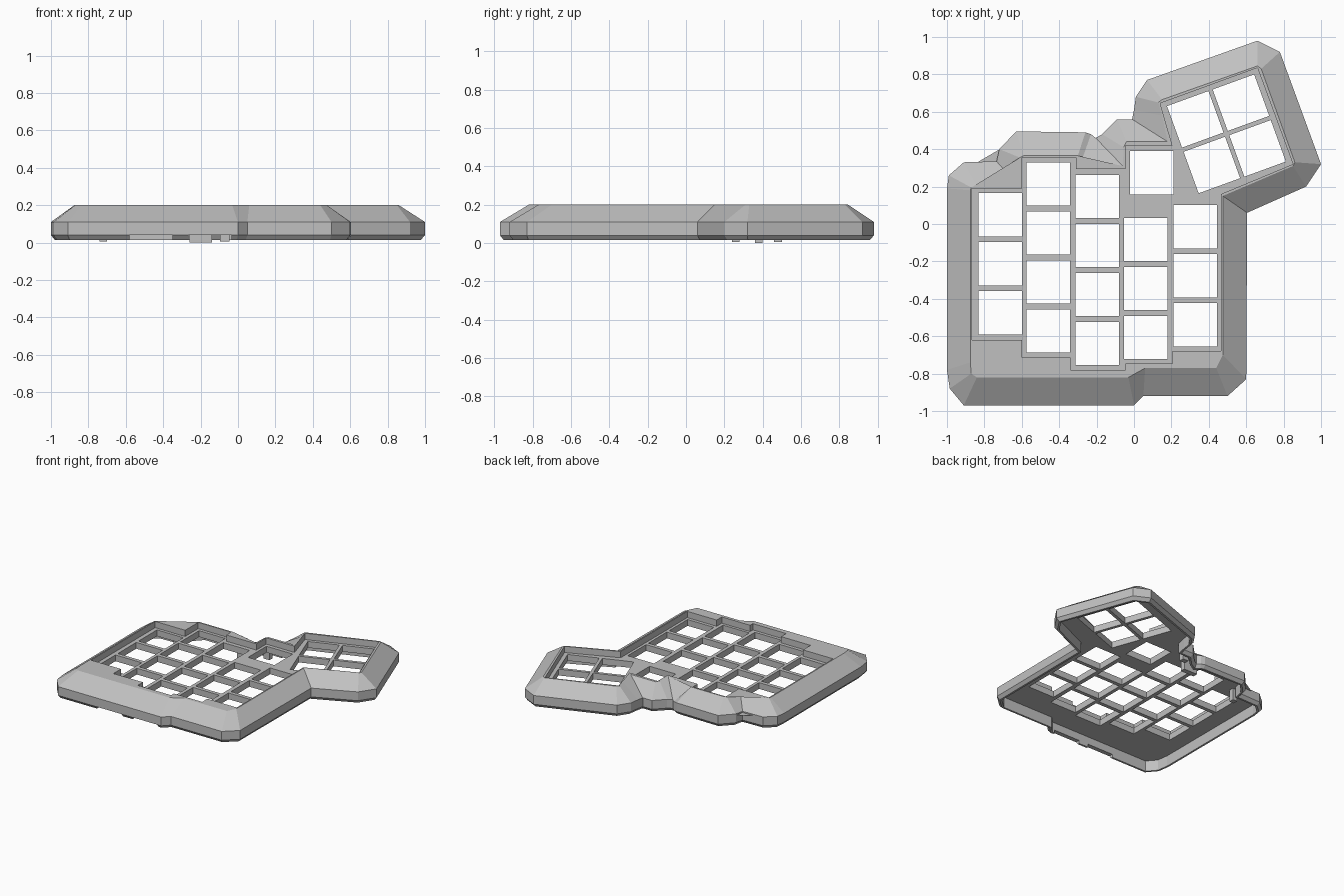
import bpy, bmesh
from math import radians
from mathutils import Vector, Matrix

cube = bpy.data.objects.get("Cube")
if cube:
    bpy.data.objects.remove(cube, do_unlink=True)

grey = bpy.data.materials.new("light_grey_plastic")
grey.use_nodes = True
grey.diffuse_color = (0.53, 0.53, 0.53, 1)
grey.node_tree.nodes["Principled BSDF"].inputs["Base Color"].default_value = (0.53, 0.53, 0.53, 1)


def finish(bm, name):
    bmesh.ops.recalc_face_normals(bm, faces=bm.faces)
    mesh = bpy.data.meshes.new(name)
    bm.to_mesh(mesh)
    bm.free()
    mesh.materials.append(grey)
    obj = bpy.data.objects.new(name, mesh)
    bpy.context.collection.objects.link(obj)
    return obj


def loft(rings, name):
    """Solid through rings of (points, height) with equal point counts."""
    bm = bmesh.new()
    loops = [[bm.verts.new((x, y, z)) for x, y in pts] for pts, z in rings]
    for low, high in zip(loops, loops[1:]):
        for i in range(len(low)):
            j = (i + 1) % len(low)
            bm.faces.new((low[i], low[j], high[j], high[i]))
    caps = [bm.faces.new(loops[0][::-1]), bm.faces.new(loops[-1])]
    bmesh.ops.triangulate(bm, faces=caps)
    return finish(bm, name)


def inset(pts, d):
    """Mitred inward offset of a counter-clockwise outline."""
    out = []
    for i, p in enumerate(pts):
        p, a, b = Vector(p), Vector(pts[i - 1]), Vector(pts[(i + 1) % len(pts)])
        e, f = (p - a).normalized(), (b - p).normalized()
        n, m = Vector((-e.y, e.x)), Vector((-f.y, f.x))
        out.append(tuple(p + (n + m) * (d / (1 + n.dot(m)))))
    return out


def boxes(items, name):
    """Boxes given as centre, size, turn about z in degrees."""
    bm = bmesh.new()
    for centre, size, turn in items:
        bmesh.ops.create_cube(bm, size=1, matrix=Matrix.Translation(centre)
                              @ Matrix.Rotation(radians(turn), 4, 'Z')
                              @ Matrix.Diagonal((*size, 1)))
    return finish(bm, name)


def cut(target, cutter):
    cutter.hide_render = True
    mod = target.modifiers.new("cut", 'BOOLEAN')
    mod.operation, mod.solver, mod.object = 'DIFFERENCE', 'EXACT', cutter
    bpy.context.view_layer.objects.active = target
    bpy.ops.object.modifier_apply(modifier=mod.name)
    bpy.data.objects.remove(cutter, do_unlink=True)


# Outer wall outline and the matching top ridge
outer = [(-1, -.78), (-.985, -.88), (-.91, -.97), (0, -.97), (.05, -.92), (.5, -.92),
         (.6, -.83), (.605, .06), (.92, .2), (1, .32), (.78, .92), (.66, .98),
         (.07, .77), (.01, .68), (0, .61), (-.01, .56), (-.09, .56), (-.17, .48),
         (-.205, .46), (-.23, .48), (-.26, .49), (-.63, .495), (-.72, .4),
         (-.735, .335), (-.91, .33), (-.99, .26), (-1, .19)]
ridge = [(-.875, -.74), (-.87, -.8), (-.84, -.82), (-.03, -.82), (.06, -.77), (.44, -.77),
         (.475, -.7), (.475, .15), (.85, .31), (.86, .33), (.68, .83), (.66, .845),
         (.15, .665), (.13, .65), (.15, .58), (.18, .44), (-.04, .44), (-.055, .41),
         (-.06, .31), (-.29, .31), (-.3, .365), (-.59, .365), (-.61, .355),
         (-.62, .205), (-.84, .2), (-.87, .195), (-.875, .18)]
case = loft([(inset(outer, .02), .015), (outer, .04), (outer, .11), (ridge, .2)], "case")

# Hollow underside
cavity = inset(outer, .035)
cut(case, loft([(cavity, -.1), (cavity, .1)], "cavity_cutter"))

# Stepped recess around the keys
recess = [(-.865, -.62), (-.6, -.62), (-.6, -.715), (-.34, -.715), (-.34, -.78),
          (-.045, -.78), (-.045, -.745), (.205, -.745), (.205, -.68), (.465, -.68),
          (.465, .16), (.85, .32), (.66, .835), (.14, .645), (.205, .42), (-.045, .42),
          (-.045, .295), (-.31, .295), (-.31, .355), (-.6, .355), (-.6, .19), (-.865, .19)]
cut(case, loft([(recess, .15), (recess, .4)], "recess_cutter"))

# Key openings: columns as x, top key y, key count
holes = []
for x, top, count in [(-.716, .05, 3), (-.459, .214, 4), (-.197, .147, 4),
                      (.063, -.083, 3), (.328, -.014, 3)]:
    holes += [((x, top - .262 * i, .1), (.232, .232, .4), 0) for i in range(count)]
holes.append(((.094, .275, .1), (.232, .232, .4), 0))
turn = Matrix.Rotation(radians(20), 3, 'Z')
for sx in (-1, 1):
    for sy in (-1, 1):
        spot = Vector((.494, .482, .1)) + turn @ Vector((.13 * sx, .13 * sy, 0))
        holes.append((spot, (.236, .236, .4), 20))
cut(case, boxes(holes, "key_cutter"))

# Notches in the lower edge of the front wall
cut(case, boxes([((-.465, -.96, 0), (.23, .12, .08), 0),
                 ((-.15, -.96, 0), (.23, .12, .08), 0)], "notch_cutter"))

# Retaining posts under the back edge
boxes([((-.2, .38, .052), (.12, .04, .104), 0),
       ((-.07, .48, .055), (.05, .04, .098), 0),
       ((-.72, .26, .055), (.04, .04, .098), 0)], "retaining_posts")
